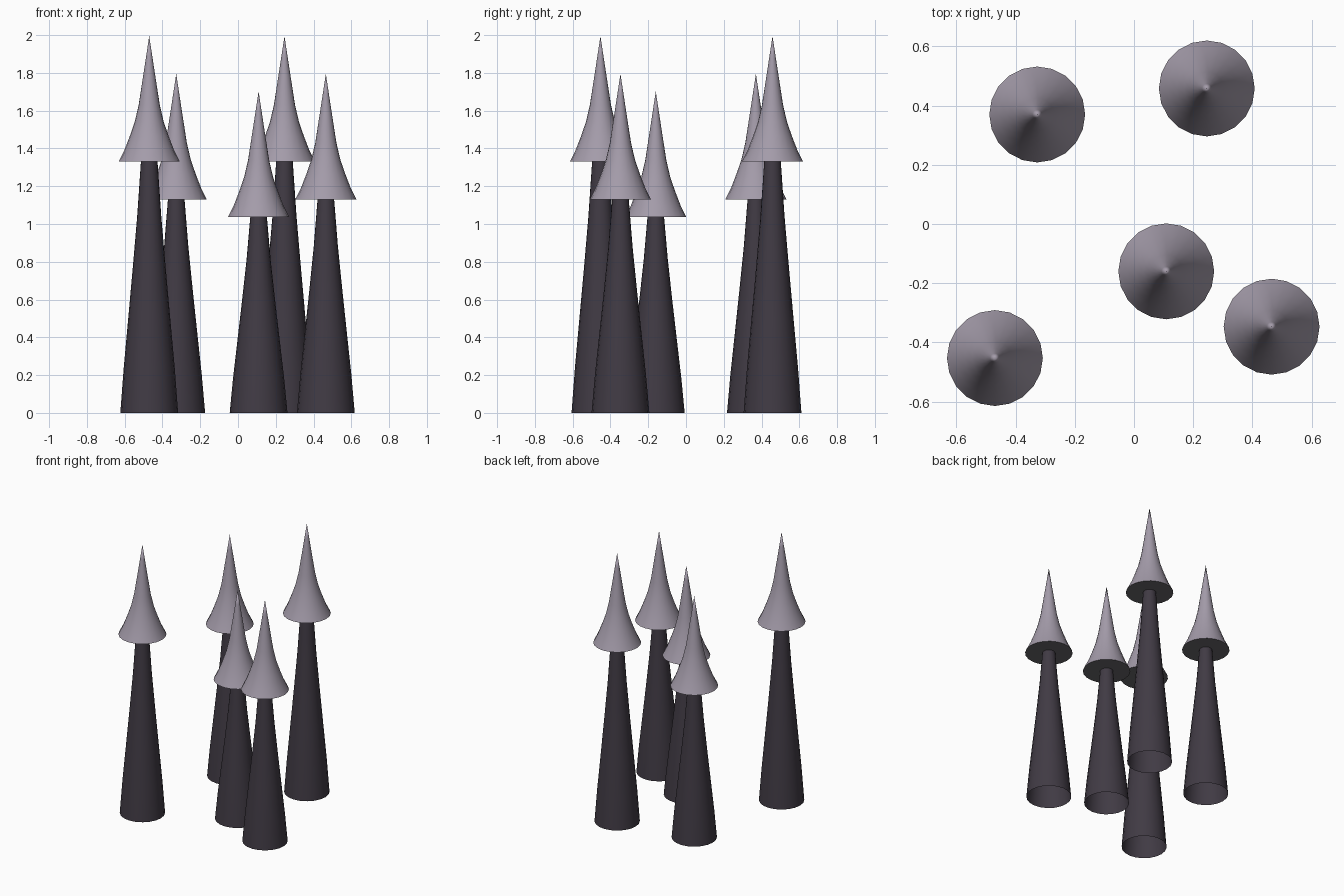
import bpy, bmesh, math

if "Cube" in bpy.data.objects:
    bpy.data.objects.remove(bpy.data.objects["Cube"])

def material(name, rgb):
    m = bpy.data.materials.new(name)
    m.diffuse_color = (*rgb, 1)
    m.use_nodes = True
    m.node_tree.nodes["Principled BSDF"].inputs["Base Color"].default_value = m.diffuse_color
    return m

BARK = material("dark trunk", (0.052, 0.043, 0.058))
CAP = material("mauve cap", (0.37, 0.33, 0.40))
UNDER = material("grey underside", (0.14, 0.135, 0.145))
SIDES = 20

def lathe(name, profile, x, y, mat):
    """Revolve (radius, z) points; a zero radius makes a tip."""
    bm = bmesh.new()
    rings = []
    for r, z in profile:
        n = SIDES if r > 0 else 1
        rings.append([bm.verts.new((r * math.cos(2 * math.pi * i / SIDES),
                                    r * math.sin(2 * math.pi * i / SIDES), z)) for i in range(n)])
    for a, b in zip(rings, rings[1:]):
        for i in range(SIDES):
            j = (i + 1) % SIDES
            bm.faces.new((a[i], a[j], b[0]) if len(b) == 1 else (a[i], a[j], b[j], b[i]))
    me = bpy.data.meshes.new(name)
    for f in bm.faces:
        f.smooth = True
    bm.to_mesh(me)
    bm.free()
    me.materials.append(mat)
    ob = bpy.data.objects.new(name, me)
    ob.location = (x, y, 0)
    bpy.context.collection.objects.link(ob)
    return ob

# radius, fraction of trunk height
TRUNK = [(0.153, 0), (0.135, 0.18), (0.112, 0.37), (0.088, 0.57), (0.064, 0.78), (0.054, 0.89), (0.044, 1)]
# radius, height above the cap rim
CAP_PROFILE = [(0.162, 0), (0.132, 0.06), (0.103, 0.135), (0.077, 0.21), (0.056, 0.30),
               (0.032, 0.455), (0.016, 0.56), (0, 0.665)]

# x, y, cap rim height
TREES = [(-0.47, -0.453, 1.33), (-0.327, 0.37, 1.13), (0.109, -0.16, 1.037),
         (0.246, 0.458, 1.33), (0.465, -0.347, 1.13)]

for k, (x, y, h) in enumerate(TREES, 1):
    lathe(f"trunk_{k}", [(r, t * h) for r, t in TRUNK], x, y, BARK)
    lathe(f"cap_{k}", [(r, h + z) for r, z in CAP_PROFILE], x, y, CAP)
    # flat disc closing the cap from below
    lathe(f"cap_underside_{k}", [(0.162, h), (0, h + 0.0005)], x, y, UNDER).data.flip_normals()
